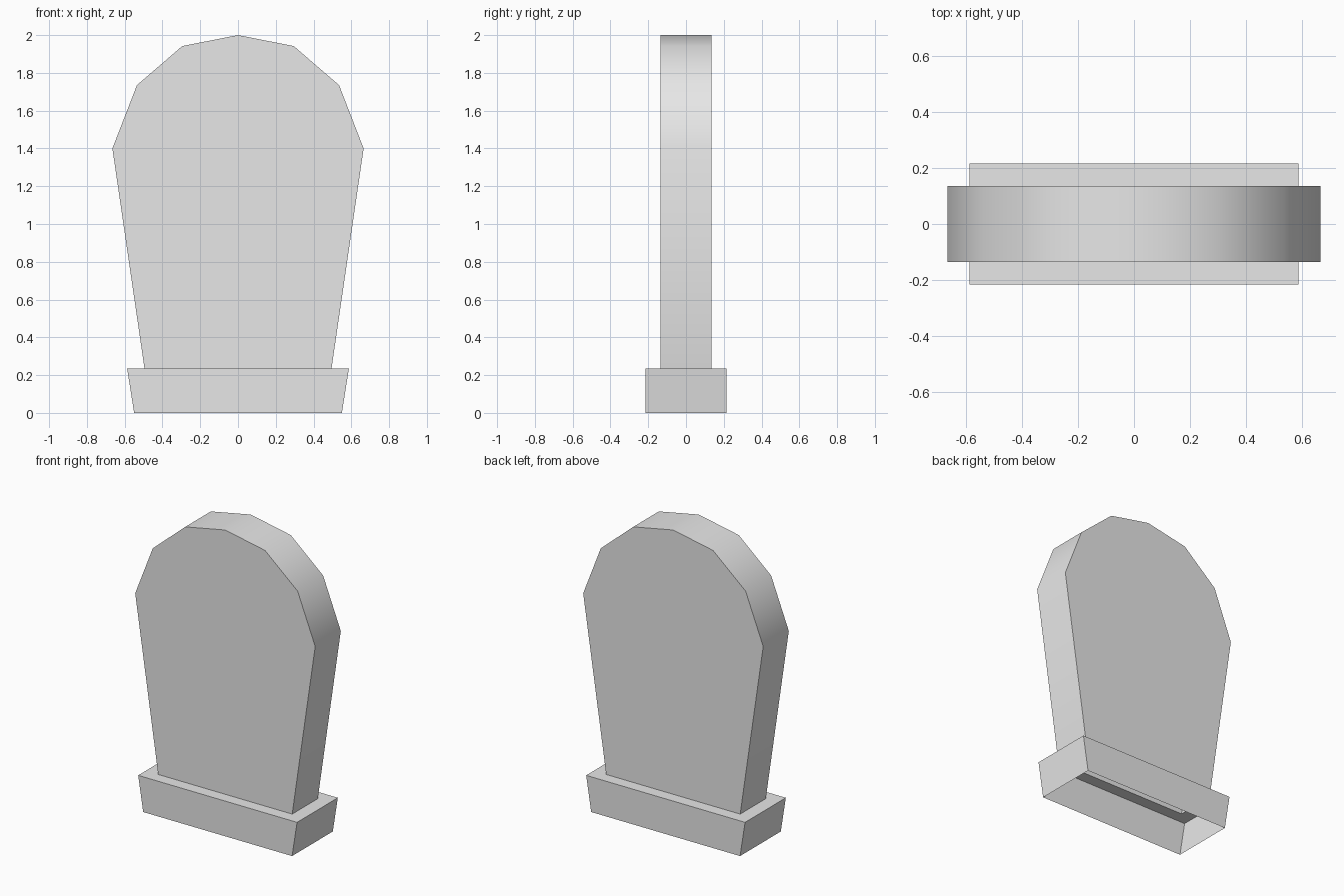
import bpy
import bmesh
import math

cube = bpy.data.objects.get("Cube")
if cube:
    bpy.data.objects.remove(cube, do_unlink=True)

# Single stone colour
stone = bpy.data.materials.new("stone_grey")
stone.use_nodes = True
grey = (0.8, 0.8, 0.8, 1.0)
stone.diffuse_color = grey
stone.node_tree.nodes["Principled BSDF"].inputs["Base Color"].default_value = grey

FOOT_X, FOOT_Z, HALF_DEPTH = 0.495, 0.235, 0.135


def finish(bm, name):
    """Turn a bmesh into a named object, keeping sharp edges crisp."""
    mesh = bpy.data.meshes.new(name)
    bm.to_mesh(mesh)
    bm.free()
    mesh.materials.append(stone)
    obj = bpy.data.objects.new(name, mesh)
    bpy.context.collection.objects.link(obj)
    bpy.ops.object.select_all(action="DESELECT")
    obj.select_set(True)
    bpy.context.view_layer.objects.active = obj
    bpy.ops.object.shade_smooth_by_angle(angle=math.radians(35))
    return obj


def bridge(bm, a, b, closed=True):
    """Join two matching rings of vertices with quads."""
    n = len(a)
    for i in range(n if closed else n - 1):
        j = (i + 1) % n
        bm.faces.new((a[i], a[j], b[j], b[i]))


# Tablet: tapered slab with a faceted round top, open at the foot
half = [(FOOT_X, FOOT_Z), (0.665, 1.4), (0.535, 1.735), (0.295, 1.942)]
outline = half + [(0, 2.0)] + [(-x, z) for x, z in reversed(half)]
bm = bmesh.new()
front = [bm.verts.new((x, -HALF_DEPTH, z)) for x, z in outline]
back = [bm.verts.new((x, HALF_DEPTH, z)) for x, z in outline]
bm.faces.new(front)
bm.faces.new(back[::-1])
bridge(bm, back, front, closed=False)
finish(bm, "tablet")

# Plinth: flared hollow block, open below, with a ledge around the tablet
bm = bmesh.new()


def ring(x, y, z):
    corners = ((-x, -y), (x, -y), (x, y), (-x, y))
    return [bm.verts.new((cx, cy, z)) for cx, cy in corners]


bottom = ring(0.55, 0.215, 0)
top = ring(0.587, 0.215, FOOT_Z)
ledge = ring(FOOT_X, HALF_DEPTH, FOOT_Z)
bridge(bm, bottom, top)
bridge(bm, top, ledge)
finish(bm, "plinth")
